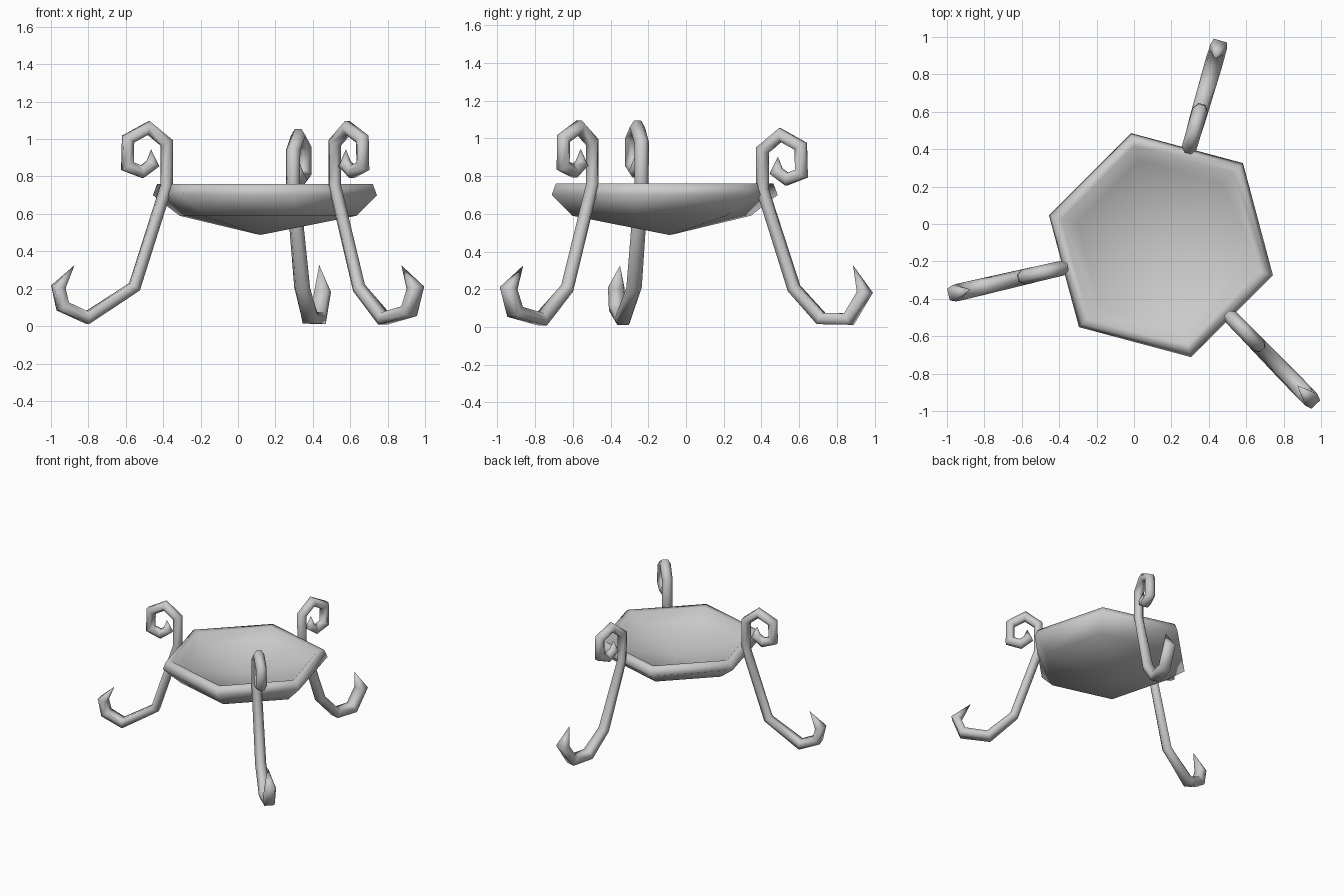
import bpy, bmesh, math
from mathutils import Vector

if "Cube" in bpy.data.objects:
    bpy.data.objects.remove(bpy.data.objects["Cube"])

CX, CY = 0.144, -0.113

grey = bpy.data.materials.new("plain_grey")
grey.diffuse_color = (0.6, 0.6, 0.6, 1)
grey.use_nodes = True
grey.node_tree.nodes["Principled BSDF"].inputs["Base Color"].default_value = grey.diffuse_color


def finish(bm, name):
    bmesh.ops.recalc_face_normals(bm, faces=bm.faces)
    me = bpy.data.meshes.new(name)
    bm.to_mesh(me)
    bm.free()
    for p in me.polygons:
        p.use_smooth = True
    me.materials.append(grey)
    ob = bpy.data.objects.new(name, me)
    bpy.context.collection.objects.link(ob)
    return ob


def bridge(bm, a, b):
    n = len(a)
    for i in range(n):
        bm.faces.new((a[i], a[(i + 1) % n], b[(i + 1) % n], b[i]))


def fan(bm, ring, tip):
    for i in range(len(ring)):
        bm.faces.new((ring[i], ring[(i + 1) % len(ring)], tip))


# Six-sided bowl: rings of (radius, height, sideways shift) from underside to inside
def make_bowl():
    bm = bmesh.new()
    rings = [(0.49, 0.59, -0.017), (0.62, 0.70, 0), (0.597, 0.76, 0),
             (0.55, 0.757, 0), (0.465, 0.698, 0)]
    loops = []
    for r, z, s in rings:
        loops.append([bm.verts.new((CX - s + r * math.cos(math.radians(45 + 60 * k)),
                                    CY + s + r * math.sin(math.radians(45 + 60 * k)), z))
                      for k in range(6)])
    for a, b in zip(loops, loops[1:]):
        bridge(bm, a, b)
    fan(bm, loops[0], bm.verts.new((CX - 0.026, CY + 0.028, 0.487)))
    fan(bm, loops[-1], bm.verts.new((CX - 0.02, CY + 0.02, 0.60)))
    finish(bm, "bowl")


# Curled leg: six-sided tube swept along (radius, height, half width), pointed at
# both ends and flatter where it is wide
def make_leg(name, angle, path, half=0.030, shift=0.0):
    bm = bmesh.new()
    a = math.radians(angle)
    out = Vector((math.cos(a), math.sin(a), 0))
    side = Vector((-math.sin(a), math.cos(a), 0))
    up = Vector((0, 0, 1))
    base = Vector((CX, CY, 0)) + out * shift
    pts = [base + out * r + up * z for r, z, w in path]
    loops = []
    for i in range(1, len(pts) - 1):
        d0 = (pts[i] - pts[i - 1]).normalized()
        d1 = (pts[i + 1] - pts[i]).normalized()
        t = (d0 + d1).normalized()
        n = t.cross(side)
        h = half / max(t.dot(d1), 0.75)
        w = path[i][2]
        f = 0.45 + 0.35 * max(0, min(1, (w - 0.042) / 0.004))
        loops.append([bm.verts.new(pts[i] + n * h * u + side * w * v)
                      for u, v in ((0, 1), (1, f), (1, -f), (0, -1), (-1, -f), (-1, f))])
    for p, q in zip(loops, loops[1:]):
        bridge(bm, p, q)
    fan(bm, loops[0], bm.verts.new(pts[0]))
    fan(bm, loops[-1], bm.verts.new(pts[-1]))
    finish(bm, name)


# Upper scroll, from its inner point down to the bowl rim
def scroll(drop):
    return [(0.625, 0.945 - drop, 0), (0.615, 0.868 - drop, 0.034),
            (0.675, 0.825 - drop, 0.04), (0.755, 0.855 - drop, 0.041),
            (0.751, 1.0 - drop, 0.041), (0.639, 1.06 - drop, 0.041),
            (0.54, 0.98 - drop, 0.040), (0.54, 0.75 - drop / 2, 0.038)]


# Lower leg with an upturned hooked foot
foot = [(0.716, 0.21, 0.042), (0.975, 0.045, 0.045), (1.11, 0.105, 0.046),
        (1.134, 0.21, 0.045), (1.045, 0.326, 0)]
right_foot = [(0.725, 0.205, 0.042), (0.915, 0.040, 0.045), (1.11, 0.08, 0.046),
              (1.158, 0.205, 0.045), (1.05, 0.326, 0)]
back_foot = [(0.714, 0.205, 0.044), (0.863, 0.045, 0.046), (1.017, 0.042, 0.048),
             (1.105, 0.184, 0.046), (1.04, 0.327, 0)]

make_bowl()
make_leg("left_leg", 193.1, scroll(0) + foot)
make_leg("right_leg", 314.2, scroll(0) + right_foot, shift=-0.004)
make_leg("back_leg", 73.8, scroll(0.042) + back_foot)
